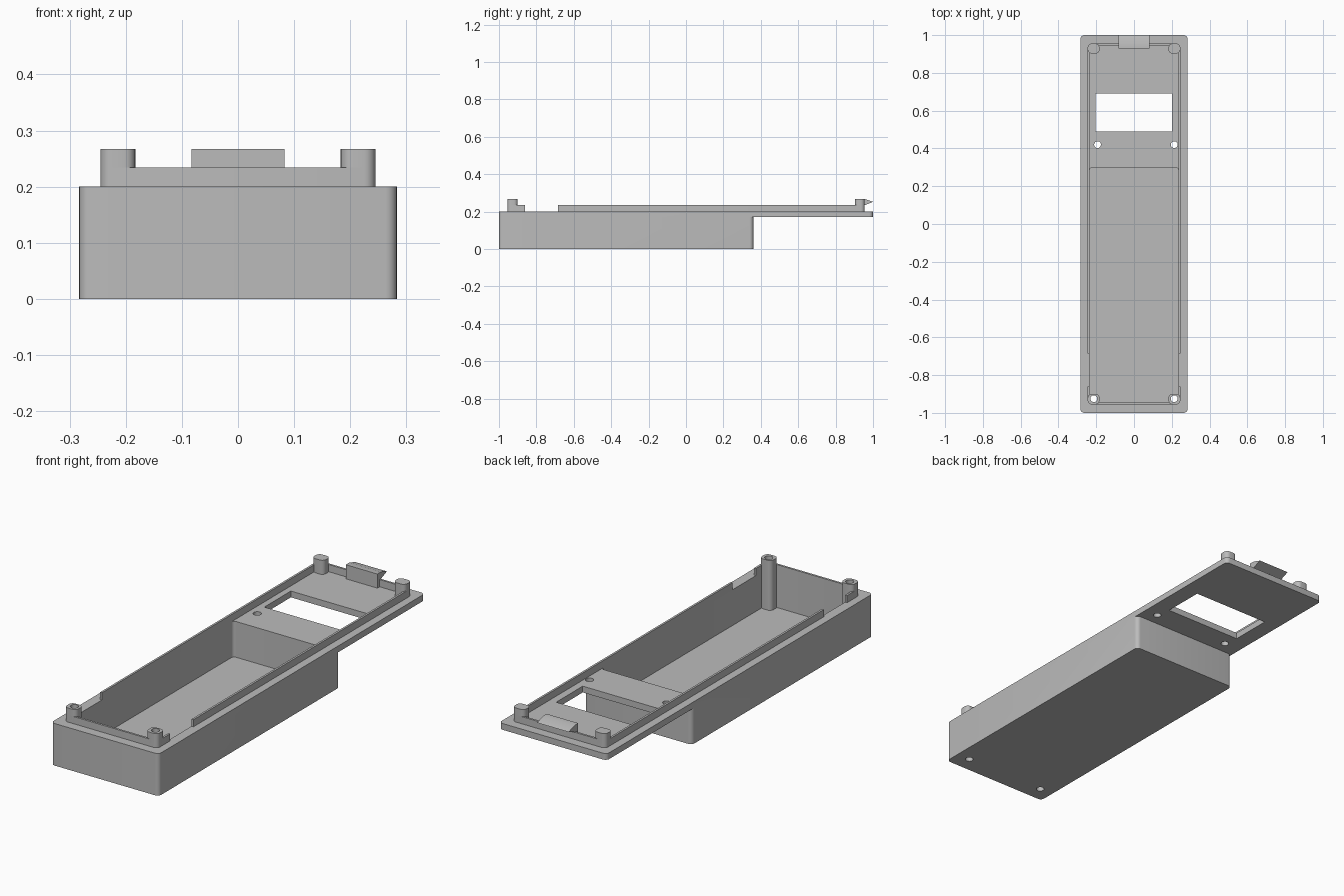
import bpy, bmesh, math

cube = bpy.data.objects.get("Cube")
if cube:
    bpy.data.objects.remove(cube, do_unlink=True)

grey = bpy.data.materials.new("plain grey")
grey.use_nodes = True
colour = (0.5, 0.5, 0.5, 1)
grey.diffuse_color = colour
grey.node_tree.nodes["Principled BSDF"].inputs["Base Color"].default_value = colour


def prism(name, points, depth):
    """Extrude a closed 3D outline along a vector."""
    bm = bmesh.new()
    face = bm.faces.new([bm.verts.new(p) for p in points])
    top = bmesh.ops.extrude_face_region(bm, geom=[face])
    verts = [g for g in top["geom"] if isinstance(g, bmesh.types.BMVert)]
    bmesh.ops.translate(bm, verts=verts, vec=depth)
    bmesh.ops.recalc_face_normals(bm, faces=bm.faces)
    mesh = bpy.data.meshes.new(name)
    bm.to_mesh(mesh)
    bm.free()
    mesh.materials.append(grey)
    obj = bpy.data.objects.new(name, mesh)
    bpy.context.collection.objects.link(obj)
    return obj


def block(name, x0, x1, y0, y1, z0, z1, r=0.0):
    """Box with rounded vertical corners."""
    pts = []
    steps = 6 if r else 0
    for i, (cx, cy) in enumerate([(x1 - r, y1 - r), (x0 + r, y1 - r),
                                  (x0 + r, y0 + r), (x1 - r, y0 + r)]):
        for s in range(steps + 1):
            a = math.pi / 2 * (i + s / max(steps, 1))
            pts.append((cx + r * math.cos(a), cy + r * math.sin(a), z0))
    return prism(name, pts, (0, 0, z1 - z0))


def drill(x, y, z0, z1, r=0.018):
    pts = [(x + r * math.cos(k * math.tau / 24), y + r * math.sin(k * math.tau / 24), z0)
           for k in range(24)]
    return prism("drill", pts, (0, 0, z1 - z0))


def combine(obj, others, operation):
    """Apply booleans and discard the helper shapes."""
    for other in others:
        mod = obj.modifiers.new("cut", "BOOLEAN")
        mod.operation = operation
        mod.solver = "EXACT"
        mod.object = other
    bpy.context.view_layer.update()
    graph = bpy.context.evaluated_depsgraph_get()
    mesh = bpy.data.meshes.new_from_object(obj.evaluated_get(graph))
    obj.modifiers.clear()
    obj.data = mesh
    for other in others:
        bpy.data.objects.remove(other, do_unlink=True)


# Deep tray with a thin plate running on behind it
W, TOP = 0.283, 0.2
body = block("case_body", -W, W, -1, 0.36, 0, TOP - 0.03, 0.02)
combine(body, [block("plate", -W, W, -1, 1, TOP - 0.03, TOP, 0.02)], "UNION")
screws = [(sx * 0.213, -0.925) for sx in (-1, 1)]
cuts = [block("cavity", -0.235, 0.235, -0.945, 0.3, 0.03, 0.4, 0.015),
        block("window", -0.205, 0.2, 0.49, 0.69, 0.1, 0.4),
        drill(-0.193, 0.42, 0.1, 0.4), drill(0.213, 0.42, 0.1, 0.4)]
cuts += [drill(x, y, -0.1, 0.4) for x, y in screws]
combine(body, cuts, "DIFFERENCE")

# Raised rim with a gap in each side
rim = block("raised_rim", -0.245, 0.245, -0.955, 0.955, TOP, 0.234, 0.02)
combine(rim, [block("inside", -0.235, 0.235, -0.945, 0.945, 0.1, 0.4, 0.012),
              block("gap", -0.4, 0.4, -0.86, -0.685, 0.1, 0.4)], "DIFFERENCE")

# Corner posts: the front pair stand on the floor and are drilled through
parts = [body, rim]
for side, sx in (("right", -1), ("left", 1)):
    x0, x1 = sorted((sx * 0.183, sx * 0.245))
    front = block("front_post_" + side, x0, x1, -0.955, -0.9, 0.03, 0.267, 0.02)
    combine(front, [drill(sx * 0.213, -0.925, -0.1, 0.4)], "DIFFERENCE")
    back = block("back_post_" + side, x0, x1, 0.903, 0.955, TOP, 0.267, 0.02)
    parts += [front, back]

# Snap clip with a pointed hook facing backwards
hook = [(0.928, TOP), (0.955, TOP), (0.955, 0.234), (1.0, 0.252), (0.955, 0.267), (0.928, 0.267)]
parts.append(prism("snap_clip", [(-0.083, y, z) for y, z in hook], (0.166, 0, 0)))

for obj in parts:
    bpy.ops.object.select_all(action="DESELECT")
    obj.select_set(True)
    bpy.context.view_layer.objects.active = obj
    bpy.ops.object.shade_smooth_by_angle(angle=math.radians(30))
